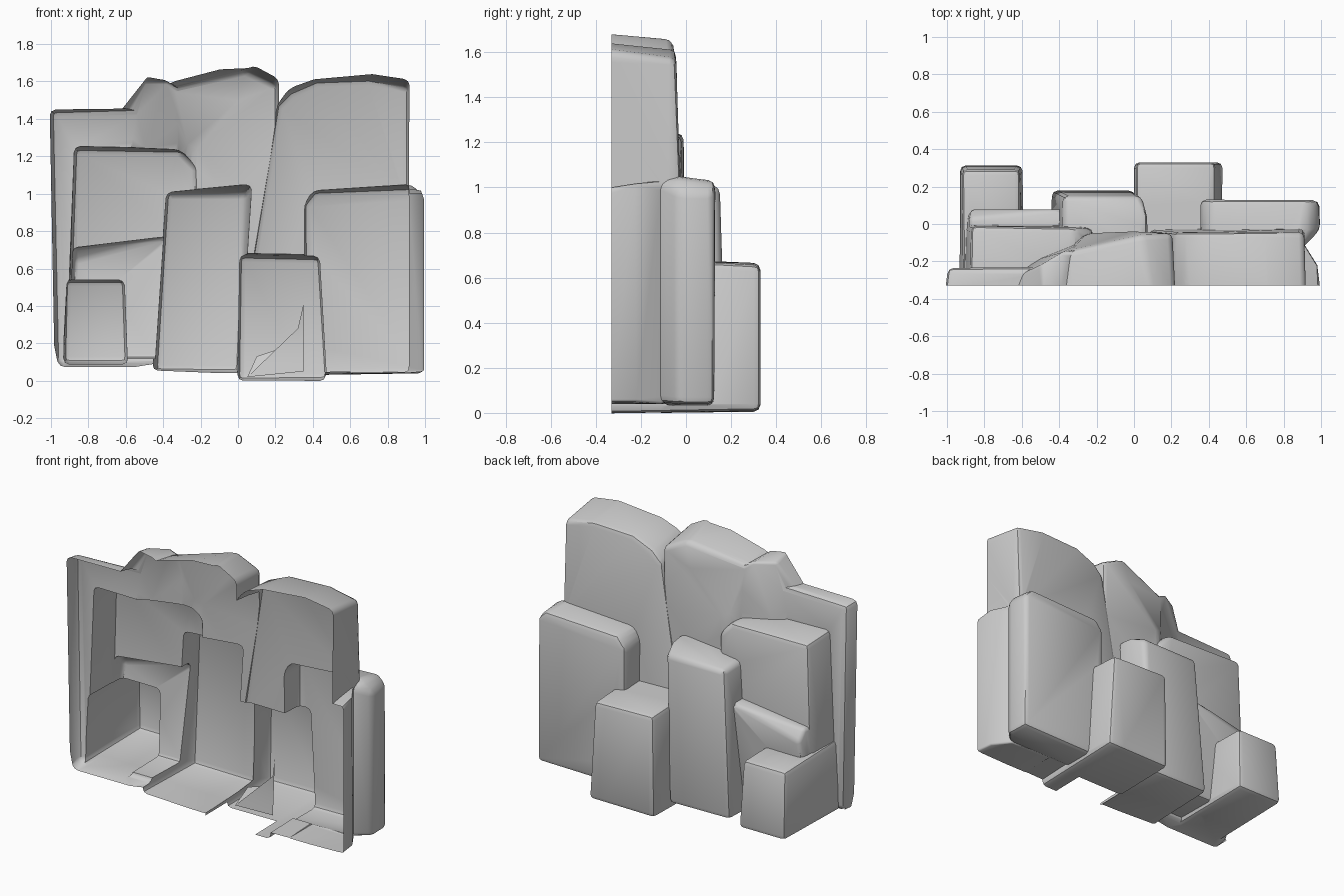
import bpy, bmesh
from mathutils import Vector

FRONT = -0.33
boulders = []

def block(name, back, base=None, bevel=0.03):
    """Convex boulder: back = (x, y, z) points, base = (x, z) outline at the open front."""
    bm = bmesh.new()
    for p in back:
        bm.verts.new(p)
    for x, z in base or []:
        bm.verts.new((x, FRONT - 0.01, z))
        bm.verts.new((x, FRONT - 0.2, z))
    bmesh.ops.convex_hull(bm, input=bm.verts[:])
    bmesh.ops.delete(bm, geom=[v for v in bm.verts if not v.link_faces], context='VERTS')
    bmesh.ops.dissolve_limit(bm, angle_limit=0.1, verts=bm.verts[:], edges=bm.edges[:])
    sharp = [e for e in bm.edges if len(e.link_faces) == 2 and e.calc_face_angle(0) > 0.45
             and max(v.co.y for v in e.verts) > FRONT - 0.1]
    bmesh.ops.bevel(bm, geom=sharp, offset=bevel, segments=2, profile=0.5,
                    affect='EDGES', clamp_overlap=False)
    bmesh.ops.triangulate(bm, faces=[f for f in bm.faces if len(f.verts) > 4])
    bmesh.ops.recalc_face_normals(bm, faces=bm.faces[:])
    me = bpy.data.meshes.new(name)
    bm.to_mesh(me)
    bm.free()
    ob = bpy.data.objects.new(name, me)
    bpy.context.collection.objects.link(ob)
    boulders.append(ob)

# thin slab along the left edge
block("left_slab", [(-0.995, -0.235, 1.44), (-0.5, -0.23, 1.455), (-0.4, -0.24, 0.1), (-0.965, -0.24, 0.1)],
      [(-1.008, 1.45), (-0.5, 1.46), (-0.4, 0.09), (-0.57, 0.07), (-0.955, 0.07), (-0.985, 0.2)])
# left middle boulder and the sloping ledge under it
block("left_boulder", [(-0.87, -0.01, 1.24), (-0.31, -0.02, 1.23), (-0.22, -0.03, 1.14), (-0.22, -0.01, 0.7),
                       (-0.4, 0.0, 0.15), (-0.91, 0.0, 0.12)],
      [(-0.88, 1.27), (-0.33, 1.26), (-0.22, 1.18), (-0.22, 0.7), (-0.4, 0.11), (-0.93, 0.1)])
block("left_ledge", [(-0.88, 0.03, 0.71), (-0.38, 0.08, 0.77), (-0.38, 0.08, 0.69), (-0.87, 0.08, 0.64),
                     (-0.87, 0.03, 0.54), (-0.38, 0.03, 0.6), (-0.38, 0.03, 0.12), (-0.91, 0.03, 0.12)],
      [(-0.89, 0.72), (-0.38, 0.77), (-0.38, 0.12), (-0.91, 0.12)], 0.02)
block("lower_left_boulder", [(-0.92, 0.29, 0.535), (-0.61, 0.29, 0.535), (-0.595, 0.315, 0.1), (-0.93, 0.315, 0.1)],
      [(-0.91, 0.55), (-0.605, 0.55), (-0.585, 0.085), (-0.935, 0.085)])
# tall centre boulder
block("centre_boulder", [(-0.38, 0.15, 1.0), (-0.02, 0.15, 0.98), (0.04, 0.15, 1.0), (0.07, 0.05, 1.04),
                         (0.07, -0.02, 1.05), (0.0, 0.18, 0.05), (-0.44, 0.18, 0.055)],
      [(-0.39, 1.03), (0.0, 1.03), (0.07, 1.06), (0.08, 0.9), (0.03, 0.035), (-0.465, 0.055)])
# lower middle boulder
block("lower_middle_boulder", [(0.01, 0.33, 0.665), (0.435, 0.33, 0.655), (0.475, 0.33, 0.01), (0.0, 0.33, 0.005)],
      [(0.01, 0.7), (0.435, 0.7), (0.465, -0.005), (-0.005, -0.005)])
# right boulder: straight wall, outer part, and a wing flaring outwards at the open front
block("right_wall", [(0.36, 0.1, 0.93), (0.41, 0.1, 1.0), (0.91, 0.1, 1.0), (0.91, 0.1, 0.06), (0.36, 0.1, 0.05)],
      [(0.35, 0.95), (0.4, 1.02), (0.91, 1.02), (0.91, 0.05), (0.36, 0.03)])
block("right_boulder", [(0.355, 0.13, 0.94), (0.41, 0.13, 1.01), (0.93, 0.13, 1.03), (0.985, 0.125, 0.98),
                        (0.99, 0.125, 0.04), (0.36, 0.125, 0.03), (0.995, -0.03, 0.98), (0.93, -0.03, 1.05),
                        (0.995, -0.03, 0.04), (0.9, -0.13, 1.03), (0.9, -0.13, 0.05), (0.36, -0.1, 0.03),
                        (0.355, -0.1, 0.94), (0.4, -0.1, 1.02)])
block("right_wing", [(0.6, -0.08, 1.03), (0.905, -0.1, 1.03), (0.98, -0.22, 1.02), (0.6, -0.08, 0.04),
                     (0.905, -0.1, 0.04), (0.98, -0.22, 0.05)],
      [(0.6, 0.97), (0.995, 0.97), (0.995, 0.05), (0.6, 0.04)], 0.01)
# upper boulders: left shoulder, middle crest, right crest
block("upper_shoulder", [(-0.6, -0.27, 1.44), (-0.5, -0.22, 1.6), (-0.38, -0.15, 1.6), (-0.1, -0.09, 1.45),
                         (-0.2, -0.06, 1.1), (-0.55, -0.2, 1.1)],
      [(-0.63, 1.44), (-0.49, 1.625), (-0.4, 1.615), (-0.1, 1.45), (-0.1, 1.0), (-0.6, 1.0)], 0.015)
block("upper_middle_boulder", [(-0.36, -0.15, 1.57), (0.04, -0.06, 1.66), (0.205, -0.05, 1.58), (0.205, -0.05, 0.55),
                               (-0.3, -0.05, 0.55), (-0.25, -0.05, 1.2), (0.0, -0.04, 1.5)],
      [(-0.42, 1.57), (-0.33, 1.605), (-0.1, 1.665), (0.08, 1.69), (0.22, 1.615), (0.22, 0.55),
       (-0.35, 0.55)])
block("upper_right_boulder", [(0.21, -0.045, 1.47), (0.28, -0.045, 1.54), (0.42, -0.045, 1.6), (0.7, -0.04, 1.61),
                              (0.91, -0.045, 1.57), (0.91, -0.02, 1.0), (0.8, -0.02, 0.55), (0.06, -0.03, 0.55)],
      [(0.205, 1.48), (0.27, 1.56), (0.4, 1.62), (0.72, 1.64), (0.918, 1.61), (0.918, 0.55), (0.06, 0.55)])

# fuse the boulders into one skin
wall = boulders[0]
wall.name = "rock_wall"
bpy.context.view_layer.objects.active = wall
for ob in boulders[1:]:
    mod = wall.modifiers.new("fuse", 'BOOLEAN')
    mod.operation = 'UNION'
    mod.solver = 'EXACT'
    mod.object = ob
    bpy.ops.object.modifier_apply(modifier=mod.name)
    bpy.data.objects.remove(ob)

# cut the front open, leaving a hollow shell
bm = bmesh.new()
bm.from_mesh(wall.data)
bmesh.ops.bisect_plane(bm, geom=bm.verts[:] + bm.edges[:] + bm.faces[:], plane_co=(0, FRONT, 0),
                       plane_no=(0, 1, 0), clear_inner=True)

# notch missing from the floor below the middle boulder
def floor_faces():
    return [f for f in bm.faces if f.normal.z < -0.3 and max(v.co.z for v in f.verts) < 0.1]

for co, no in (((0, -0.11, 0), (0, 1, 0)), ((0.035, 0, 0), (1, 0, 0)), ((0.355, 0, 0), (1, 0, 0))):
    faces = floor_faces()
    geom = list({v for f in faces for v in f.verts}) + list({e for f in faces for e in f.edges}) + faces
    bmesh.ops.bisect_plane(bm, geom=geom, plane_co=co, plane_no=no)
notch = [f for f in floor_faces()
         if f.calc_center_median().y < -0.11 and 0.0 < f.calc_center_median().x < 0.355]
bmesh.ops.delete(bm, geom=notch, context='FACES')

# torn flap between the middle and right boulders
flap = [(0.35, -0.12, 0.41), (0.32, -0.1, 0.28), (0.25, -0.05, 0.18), (0.1, -0.04, 0.13), (0.05, -0.1, 0.02),
        (0.35, -0.14, 0.05)]
bm.faces.new([bm.verts.new(Vector(p)) for p in flap])
bmesh.ops.triangulate(bm, faces=[f for f in bm.faces if len(f.verts) > 4])
bm.to_mesh(wall.data)
bm.free()

wall.select_set(True)
bpy.ops.object.shade_smooth_by_angle(angle=0.7)
